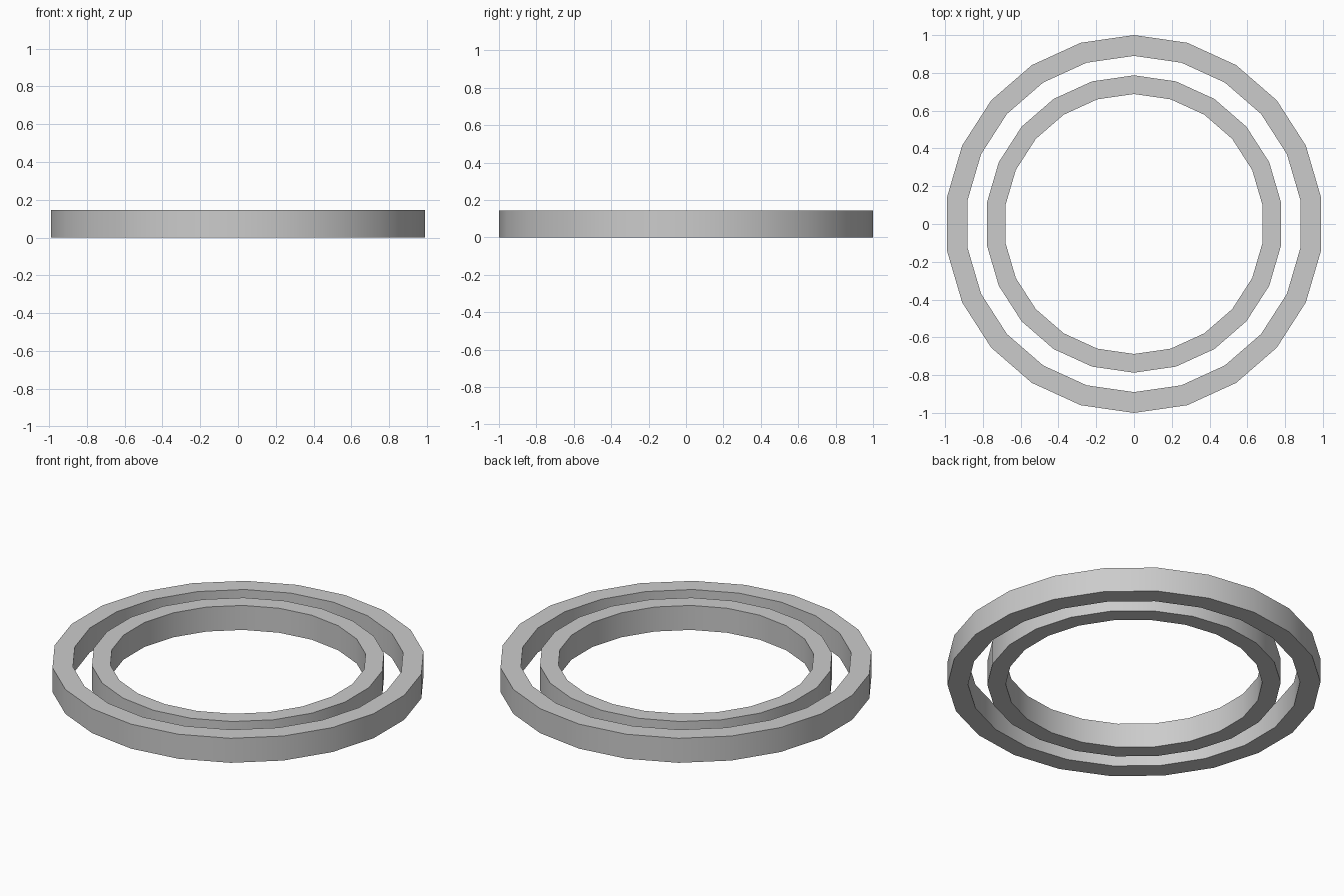
import bpy, bmesh
from math import sin, cos, pi, radians

if "Cube" in bpy.data.objects:
    bpy.data.objects.remove(bpy.data.objects["Cube"])

SIDES = 22
HEIGHT = 0.145


def ring(name, r_out, r_in):
    """Flat band: a rectangular section swept around z, first corner on +y."""
    bm = bmesh.new()
    section = [(r_out, 0), (r_out, HEIGHT), (r_in, HEIGHT), (r_in, 0)]
    loops = []
    for i in range(SIDES):
        a = pi / 2 + 2 * pi * i / SIDES
        loops.append([bm.verts.new((r * cos(a), r * sin(a), z)) for r, z in section])
    for i in range(SIDES):
        p, q = loops[i], loops[(i + 1) % SIDES]
        for j in range(4):
            k = (j + 1) % 4
            bm.faces.new((p[j], q[j], q[k], p[k]))
    bmesh.ops.recalc_face_normals(bm, faces=bm.faces)
    mesh = bpy.data.meshes.new(name)
    bm.to_mesh(mesh)
    bm.free()
    obj = bpy.data.objects.new(name, mesh)
    bpy.context.collection.objects.link(obj)
    # smooth walls, sharp rims
    bpy.ops.object.select_all(action='DESELECT')
    obj.select_set(True)
    bpy.context.view_layer.objects.active = obj
    bpy.ops.object.shade_smooth_by_angle(angle=radians(30))
    return obj


# Two concentric bands
ring("outer_ring", 1.0, 0.89)
ring("inner_ring", 0.787, 0.688)
